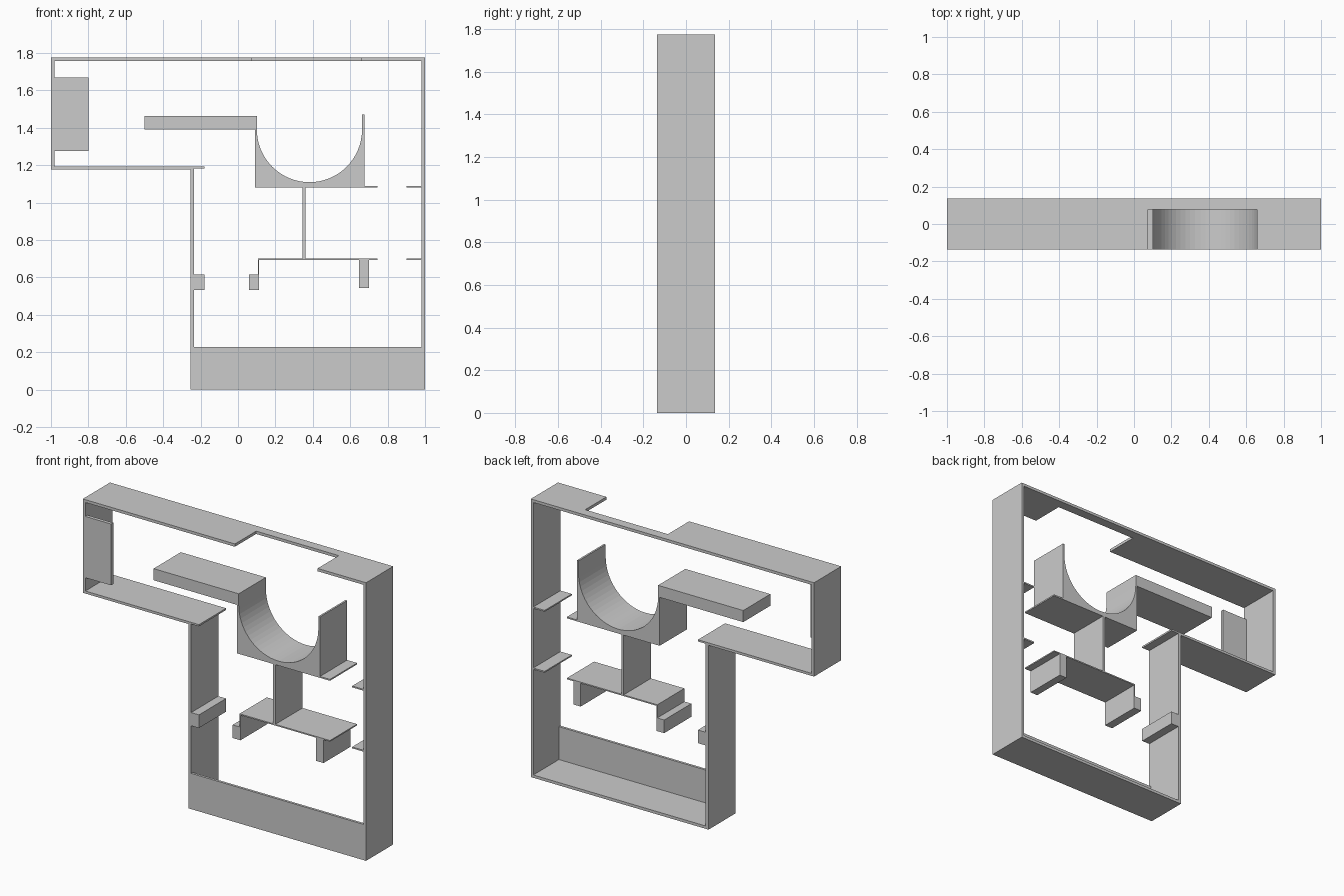
import bpy, bmesh, math

if "Cube" in bpy.data.objects:
    bpy.data.objects.remove(bpy.data.objects["Cube"])

HALF = 0.137          # half depth of the whole maze-like frame


def finish(name, bm):
    bmesh.ops.recalc_face_normals(bm, faces=bm.faces)
    me = bpy.data.meshes.new(name)
    bm.to_mesh(me)
    bm.free()
    ob = bpy.data.objects.new(name, me)
    bpy.context.collection.objects.link(ob)
    return ob


def extrude(name, profile, y0=-HALF, y1=HALF):
    """Solid from a closed x-z profile, swept along y."""
    bm = bmesh.new()
    face = bm.faces.new([bm.verts.new((x, y0, z)) for x, z in profile])
    ext = bmesh.ops.extrude_face_region(bm, geom=[face])
    verts = [g for g in ext["geom"] if isinstance(g, bmesh.types.BMVert)]
    bmesh.ops.translate(bm, verts=verts, vec=(0, y1 - y0, 0))
    return finish(name, bm)


def box(name, x0, x1, z0, z1, y0=-HALF, y1=HALF):
    return extrude(name, [(x0, z0), (x1, z0), (x1, z1), (x0, z1)], y0, y1)


def ring(name, outer, inner):
    """Closed wall between two matching x-z loops."""
    bm = bmesh.new()
    loops = [[bm.verts.new((x, y, z)) for x, z in pts]
             for pts, y in ((outer, -HALF), (outer, HALF), (inner, HALF), (inner, -HALF))]
    n = len(outer)
    for k in range(4):
        a, b = loops[k], loops[(k + 1) % 4]
        for i in range(n):
            j = (i + 1) % n
            bm.faces.new((a[i], a[j], b[j], b[i]))
    return finish(name, bm)


# Outer frame: stepped loop of thin walls
frame = ring("outer_frame",
             [(-1, 1.176), (-0.255, 1.176), (-0.255, 0), (1, 0), (1, 1.775), (-1, 1.775)],
             [(-0.982, 1.192), (-0.235, 1.192), (-0.235, 0.018),
              (0.982, 0.018), (0.982, 1.757), (-0.982, 1.757)])

# Opening cut into the top wall, from the front
cutter = box("top_opening_cutter", 0.074, 0.658, 1.7, 1.85, -0.3, 0.077)
cutter.hide_render = True
mod = frame.modifiers.new("top_opening", "BOOLEAN")
mod.operation = "DIFFERENCE"
mod.solver = "EXACT"
mod.object = cutter
bpy.context.view_layer.objects.active = frame
bpy.ops.object.modifier_apply(modifier=mod.name)
bpy.data.objects.remove(cutter)

# Thin front panels
box("lower_front_panel", -0.235, 0.982, 0.018, 0.228, -HALF, -HALF + 0.016)
box("side_front_plate", -0.982, -0.8, 1.277, 1.668, -HALF, -HALF + 0.022)

# Ledges growing from the frame walls
box("left_shelf_lip", -0.235, -0.18, 1.181, 1.192)
box("left_wall_block", -0.235, -0.18, 0.532, 0.616)
for name, z in (("upper_right_ledge", 1.081), ("lower_right_ledge", 0.692)):
    box(name, 0.902, 0.982, z, z + 0.009)

# Cradle: solid block with a half-round trough and a thin right wall
CX, CZ, R, SEG = 0.382, 1.39, 0.281, 32
arc = [(CX + R * math.cos(math.pi * i / SEG), CZ - R * math.sin(math.pi * i / SEG))
       for i in range(SEG + 1)]
extrude("cradle", [(0.09, 1.081), (0.675, 1.081), (0.675, 1.47), (CX + R, 1.47)]
        + arc + [(0.09, CZ)])
box("upper_bar", -0.5, 0.101, 1.39, 1.464)
box("cradle_lip", 0.675, 0.745, 1.081, 1.09)

# Stem and lower shelf with hanging legs
box("stem", 0.344, 0.36, 0.7, 1.081)
box("lower_shelf", 0.107, 0.745, 0.692, 0.7)
box("left_hanging_wall", 0.107, 0.113, 0.532, 0.692)
box("left_hanging_block", 0.058, 0.107, 0.532, 0.616)
box("right_hanging_leg", 0.648, 0.7, 0.544, 0.692)
